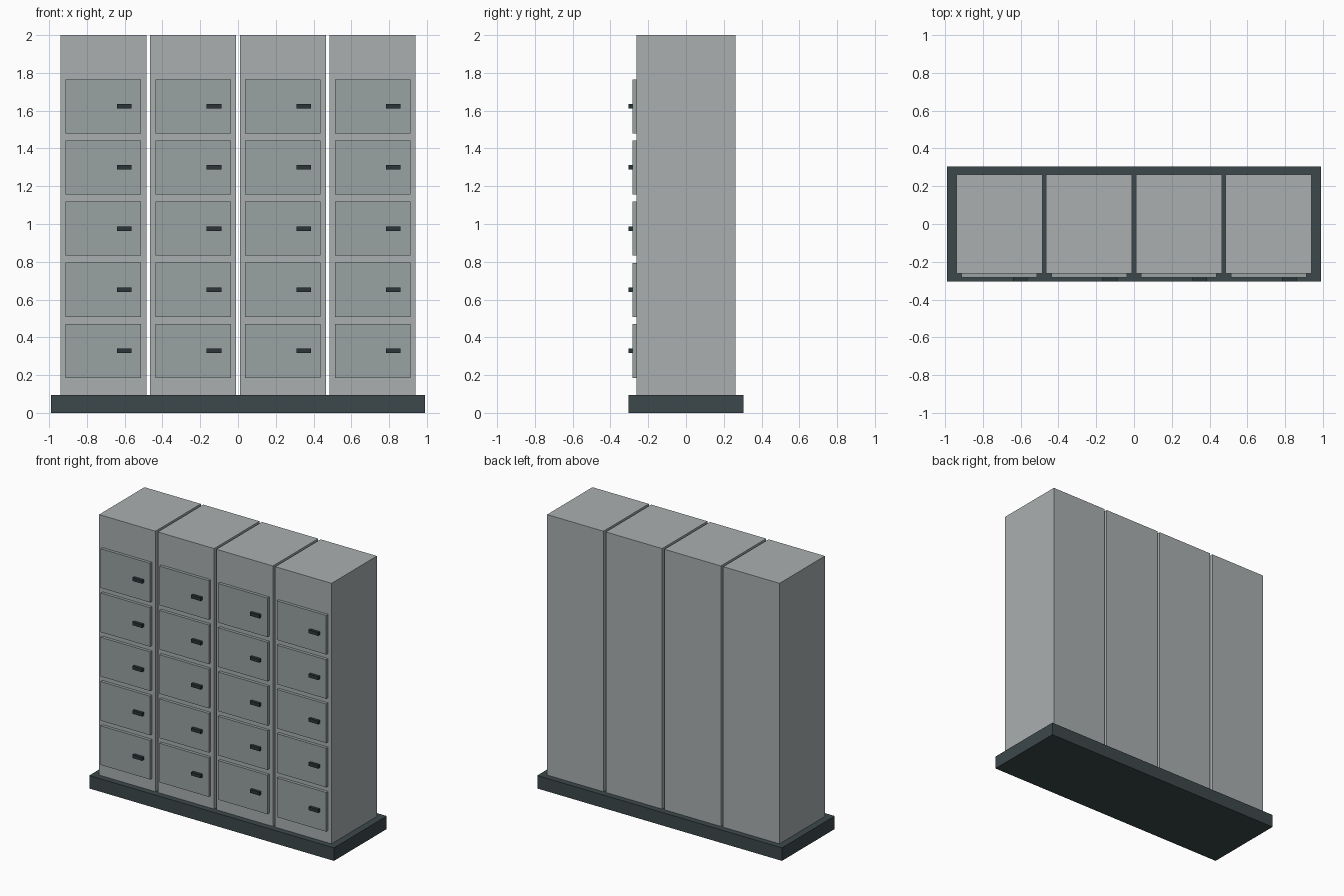
import bpy

if "Cube" in bpy.data.objects:
    bpy.data.objects.remove(bpy.data.objects["Cube"])


def material(name, rgb):
    m = bpy.data.materials.new(name)
    m.diffuse_color = (*rgb, 1)
    m.use_nodes = True
    m.node_tree.nodes["Principled BSDF"].inputs["Base Color"].default_value = m.diffuse_color
    return m


def box(name, x, y, z, mat):
    """Box from (min, max) ranges along each axis."""
    bpy.ops.mesh.primitive_cube_add(
        size=1, location=[(r[0] + r[1]) / 2 for r in (x, y, z)])
    ob = bpy.context.object
    ob.name = name
    ob.scale = [r[1] - r[0] for r in (x, y, z)]
    bpy.ops.object.transform_apply(location=False, rotation=False, scale=True)
    ob.data.materials.append(mat)
    return ob


body_mat = material("body_grey", (0.40, 0.43, 0.43))
door_mat = material("door_grey", (0.32, 0.36, 0.36))
base_mat = material("plinth_slate", (0.045, 0.065, 0.07))
handle_mat = material("handle_dark", (0.025, 0.035, 0.04))

# Plinth under the whole bank
box("plinth", (-0.99, 0.99), (-0.305, 0.305), (0, 0.095), base_mat)

for col in range(4):
    cx = (col - 1.5) * 0.475
    # Locker column
    box(f"locker_body_{col + 1}", (cx - 0.228, cx + 0.228),
        (-0.262, 0.262), (0.095, 2.0), body_mat)
    for row in range(5):
        cz = 0.328 + row * 0.3238
        tag = f"{col + 1}_{row + 1}"
        # Raised door and its handle
        box(f"door_{tag}", (cx - 0.2, cx + 0.2),
            (-0.284, -0.262), (cz - 0.143, cz + 0.143), door_mat)
        box(f"handle_{tag}", (cx + 0.072, cx + 0.149),
            (-0.305, -0.284), (cz - 0.012, cz + 0.012), handle_mat)
